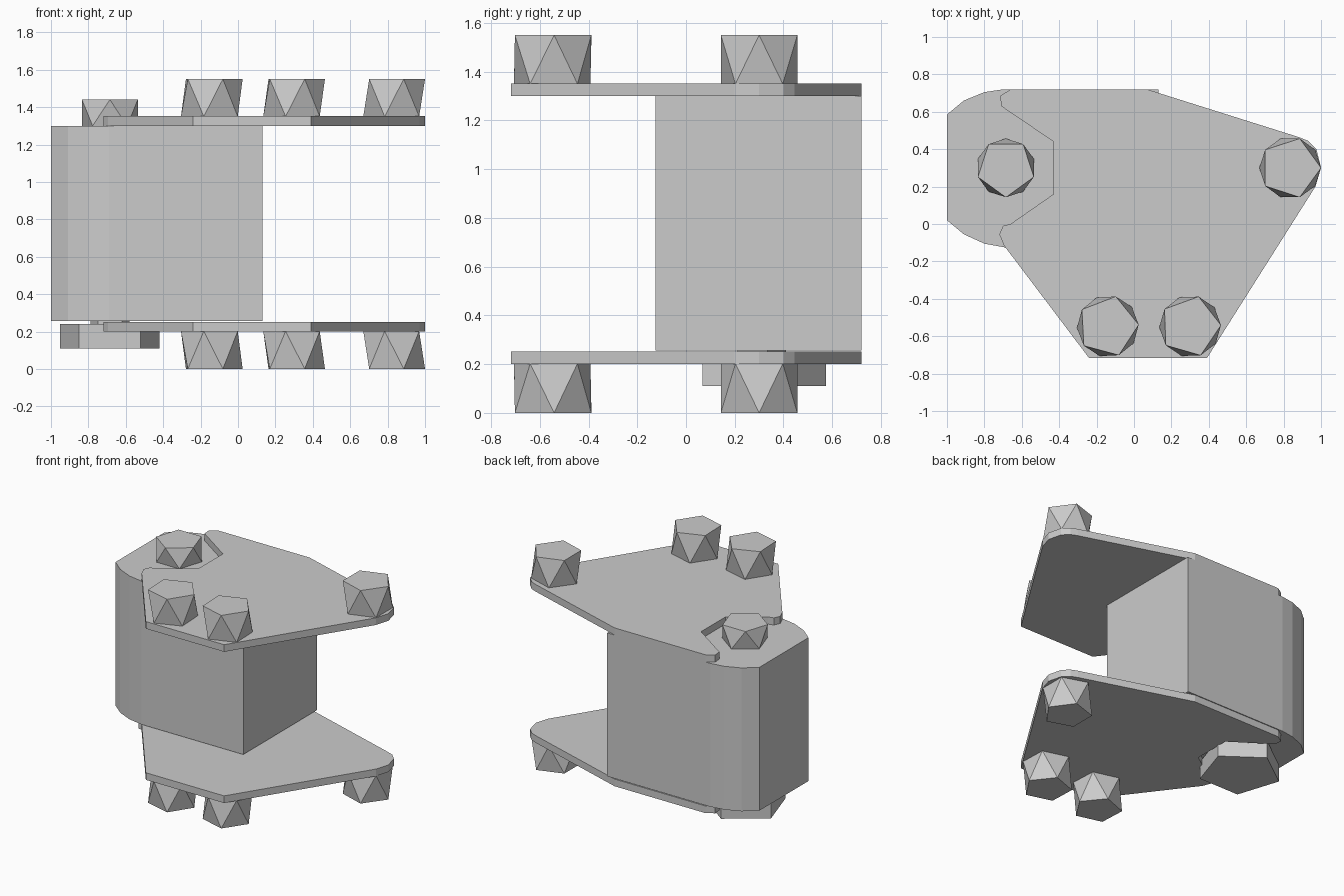
import bpy
from math import cos, sin, radians

if "Cube" in bpy.data.objects:
    bpy.data.objects.remove(bpy.data.objects["Cube"])


def make(name, verts, faces):
    mesh = bpy.data.meshes.new(name)
    mesh.from_pydata(verts, [], faces)
    obj = bpy.data.objects.new(name, mesh)
    bpy.context.collection.objects.link(obj)
    # consistent outward normals
    import bmesh
    bm = bmesh.new()
    bm.from_mesh(mesh)
    bmesh.ops.recalc_face_normals(bm, faces=bm.faces)
    bm.to_mesh(mesh)
    bm.free()
    return obj


def prism(name, outline, z0, z1):
    n = len(outline)
    verts = [(x, y, z) for z in (z0, z1) for x, y in outline]
    faces = [list(range(n)), list(range(n, 2 * n))]
    faces += [(i, (i + 1) % n, n + (i + 1) % n, n + i) for i in range(n)]
    return make(name, verts, faces)


def pentagon(cx, cy, r, angle):
    return [(cx + r * cos(radians(angle + 72 * i)), cy + r * sin(radians(angle + 72 * i)))
            for i in range(5)]


def faceted_bolt(name, cx, cy, r, z_base, z_end, angle):
    # five-sided head, twisted half a step so its sides become triangles
    verts = [(x, y, z_base) for x, y in pentagon(cx, cy, r, angle + 36)]
    verts += [(x, y, z_end) for x, y in pentagon(cx, cy, r, angle)]
    faces = [list(range(5)), list(range(5, 10))]
    for i in range(5):
        j = (i + 1) % 5
        faces += [(i, j, 5 + j), (i, 5 + j, 5 + i)]
    return make(name, verts, faces)


# main block with a rounded left end
prism("main_block", [
    (0.13, 0.72), (-0.70, 0.72), (-0.80, 0.705), (-0.91, 0.66), (-1.0, 0.585),
    (-1.0, 0.02), (-0.91, -0.055), (-0.80, -0.105), (-0.69, -0.125), (0.13, -0.125)],
    0.257, 1.30)

# notched cover plates
plate = [
    (0.07, 0.72), (0.88, 0.465), (0.93, 0.445), (0.975, 0.40), (1.0, 0.30),
    (0.97, 0.20), (0.39, -0.717), (-0.24, -0.717), (-0.695, -0.115), (-0.72, -0.055),
    (-0.70, -0.01), (-0.66, 0.0), (-0.43, 0.16), (-0.43, 0.44), (-0.71, 0.63),
    (-0.715, 0.685), (-0.66, 0.72)]
prism("top_plate", plate, 1.30, 1.352)
prism("bottom_plate", plate, 0.20, 0.252)

# plate bolts, above and below
for i, (x, y, a) in enumerate([(-0.14, -0.547, 3), (0.30, -0.547, 2), (0.835, 0.30, 0)]):
    faceted_bolt(f"top_bolt_{i + 1}", x, y, 0.165, 1.35, 1.55, a)
    faceted_bolt(f"bottom_bolt_{i + 1}", x, y, 0.165, 0.202, 0.0, a)

# pivot bolt on top of the block, its nut and pin below
faceted_bolt("pivot_bolt", -0.685, 0.30, 0.157, 1.30, 1.44, 270)
prism("pivot_nut", pentagon(-0.685, 0.295, 0.28, 90), 0.11, 0.24)
prism("pivot_pin", pentagon(-0.685, 0.30, 0.11, 90), 0.23, 0.27)
